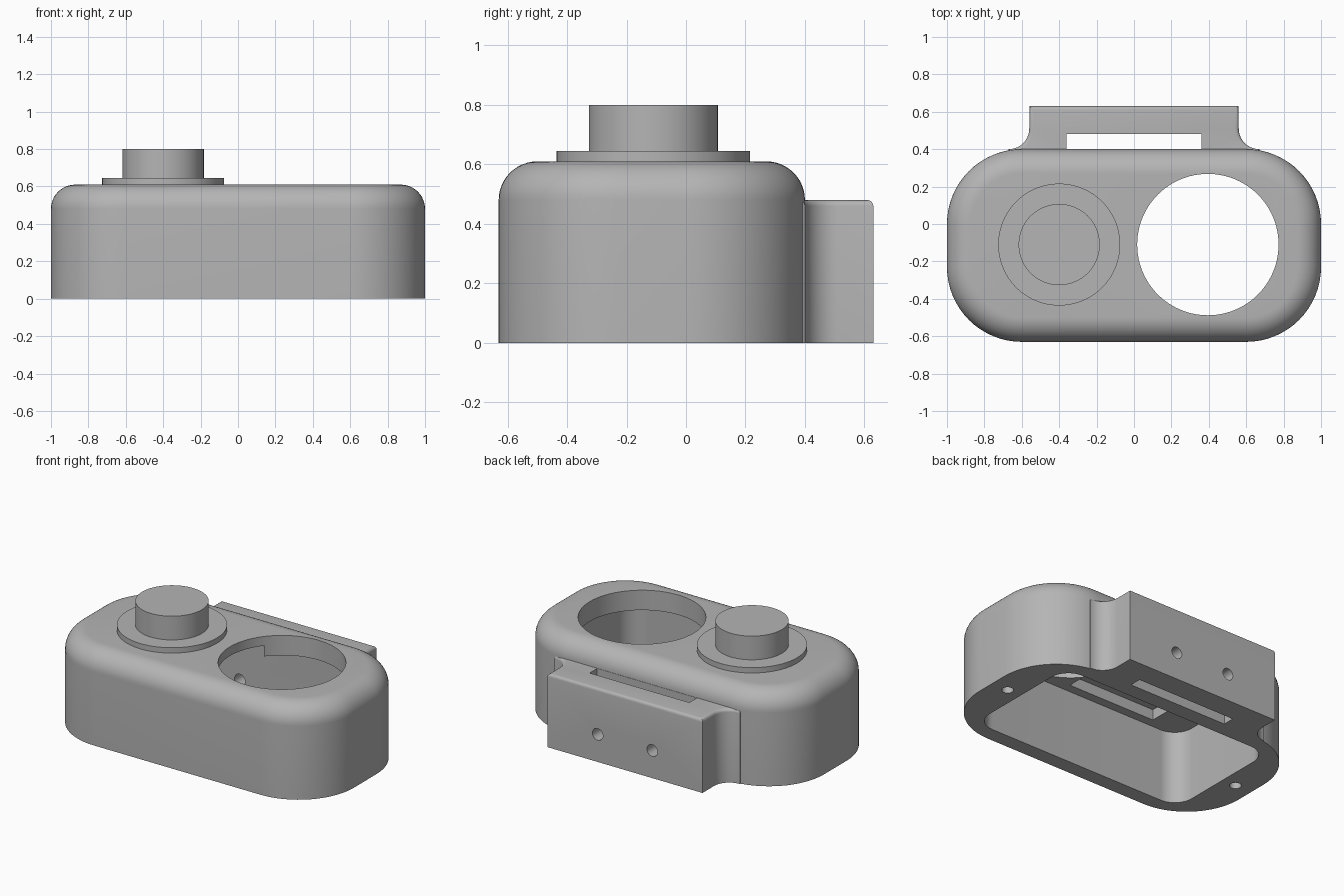
import bpy, bmesh
from math import sin, cos, pi, radians
from mathutils import Matrix, Vector

cube = bpy.data.objects.get("Cube")
if cube:
    bpy.data.objects.remove(cube)

grey = bpy.data.materials.new("plain_grey")
grey.use_nodes = True
tone = (0.46, 0.46, 0.46, 1)
grey.diffuse_color = tone
grey.node_tree.nodes["Principled BSDF"].inputs["Base Color"].default_value = tone

CY = -0.115            # depth centre of the housing
TOP, CEILING = 0.61, 0.48


def finish(name, bm):
    bmesh.ops.recalc_face_normals(bm, faces=bm.faces)
    mesh = bpy.data.meshes.new(name)
    bm.to_mesh(mesh)
    bm.free()
    mesh.materials.append(grey)
    obj = bpy.data.objects.new(name, mesh)
    bpy.context.collection.objects.link(obj)
    return obj


def rounded_rect(hx, hy, r, n=16):
    pts = []
    for k, (sx, sy) in enumerate([(1, 1), (-1, 1), (-1, -1), (1, -1)]):
        for i in range(n + 1):
            a = (k + i / n) * pi / 2
            pts.append((sx * (hx - r) + r * cos(a), CY + sy * (hy - r) + r * sin(a)))
    return pts


def loft(name, rings):
    """Stack (outline, height) rings into a closed solid."""
    bm = bmesh.new()
    loops = [[bm.verts.new((x, y, z)) for x, y in pts] for pts, z in rings]
    for a, b in zip(loops, loops[1:]):
        for i in range(len(a)):
            j = (i + 1) % len(a)
            bm.faces.new((a[i], a[j], b[j], b[i]))
    bm.faces.new(loops[0])
    bm.faces.new(loops[-1])
    return finish(name, bm)


def box(name, x0, x1, y0, y1, z0, z1):
    return loft(name, [([(x0, y0), (x1, y0), (x1, y1), (x0, y1)], z) for z in (z0, z1)])


def cylinder(name, centre, r, depth, along_y=False, sides=64):
    bm = bmesh.new()
    m = Matrix.Translation(Vector(centre))
    if along_y:
        m = m @ Matrix.Rotation(radians(90), 4, 'X')
    bmesh.ops.create_cone(bm, cap_ends=True, segments=sides, radius1=r, radius2=r,
                          depth=depth, matrix=m)
    return finish(name, bm)


def boolean(target, tool, operation):
    tool.hide_render = True
    mod = target.modifiers.new(operation, 'BOOLEAN')
    mod.operation, mod.object, mod.solver = operation, tool, 'EXACT'
    bpy.context.view_layer.objects.active = target
    bpy.ops.object.modifier_apply(modifier=mod.name)
    bpy.data.objects.remove(tool)


def smooth(obj):
    bpy.ops.object.select_all(action='DESELECT')
    obj.select_set(True)
    bpy.context.view_layer.objects.active = obj
    bpy.ops.object.shade_smooth_by_angle(angle=radians(30))


# Housing with a rounded top edge
fillet = TOP - CEILING
rings = [(rounded_rect(1, 0.515, 0.4), 0)]
for i in range(13):
    a = i / 12 * pi / 2
    inset = fillet * (1 - cos(a))
    rings.append((rounded_rect(1 - inset, 0.515 - inset, 0.4 - inset),
                  CEILING + fillet * sin(a)))
housing = loft("housing", rings)

# Rear mounting bracket, flared where it joins the housing
flare = 0.11
half = [(0.56 + flare, 0.34)]
for i in range(11):
    a = i / 10 * pi / 2
    half.append((0.56 + flare - flare * sin(a), 0.4 + flare - flare * cos(a)))
half.append((0.56, 0.63))
outline = half + [(-x, y) for x, y in reversed(half)]
bracket = loft("bracket", [(outline, 0), (outline, CEILING)])
bm = bmesh.new()
bm.from_mesh(bracket.data)
rim = [e for e in bm.edges if all(v.co.z > 0.4 for v in e.verts)]
bmesh.ops.bevel(bm, geom=rim, offset=0.02, segments=4, profile=0.5, affect='EDGES')
bm.to_mesh(bracket.data)
bm.free()
boolean(housing, bracket, 'UNION')

# Hollow underside, raised pocket under the button, round opening, strap slot
cavity = rounded_rect(0.78, 0.415, 0.13)
cutters = [
    loft("cavity_cutter", [(cavity, -0.1), (cavity, CEILING)]),
    box("pocket_cutter", -0.54, 0.1, -0.47, 0.24, 0.4, 0.55),
    cylinder("opening_cutter", (0.395, -0.11, 0.55), 0.378, 0.4, sides=96),
    box("slot_cutter", -0.36, 0.36, 0.402, 0.48, -0.1, 0.7),
]
# Screw holes in the base and through the bracket
for s in (-1, 1):
    cutters.append(cylinder("base_hole_cutter", (s * 0.88, CY, 0.1), 0.035, 0.5, sides=32))
    cutters.append(cylinder("bracket_hole_cutter", (s * 0.197, 0.45, 0.18), 0.038, 0.5,
                            along_y=True, sides=32))
for c in cutters:
    boolean(housing, c, 'DIFFERENCE')
smooth(housing)

# Push button on its flange
flange = cylinder("button_flange", (-0.4, -0.11, 0.6225), 0.326, 0.045, sides=96)
button = cylinder("button", (-0.4, -0.11, 0.71), 0.217, 0.18, sides=96)
for part in (flange, button):
    smooth(part)
